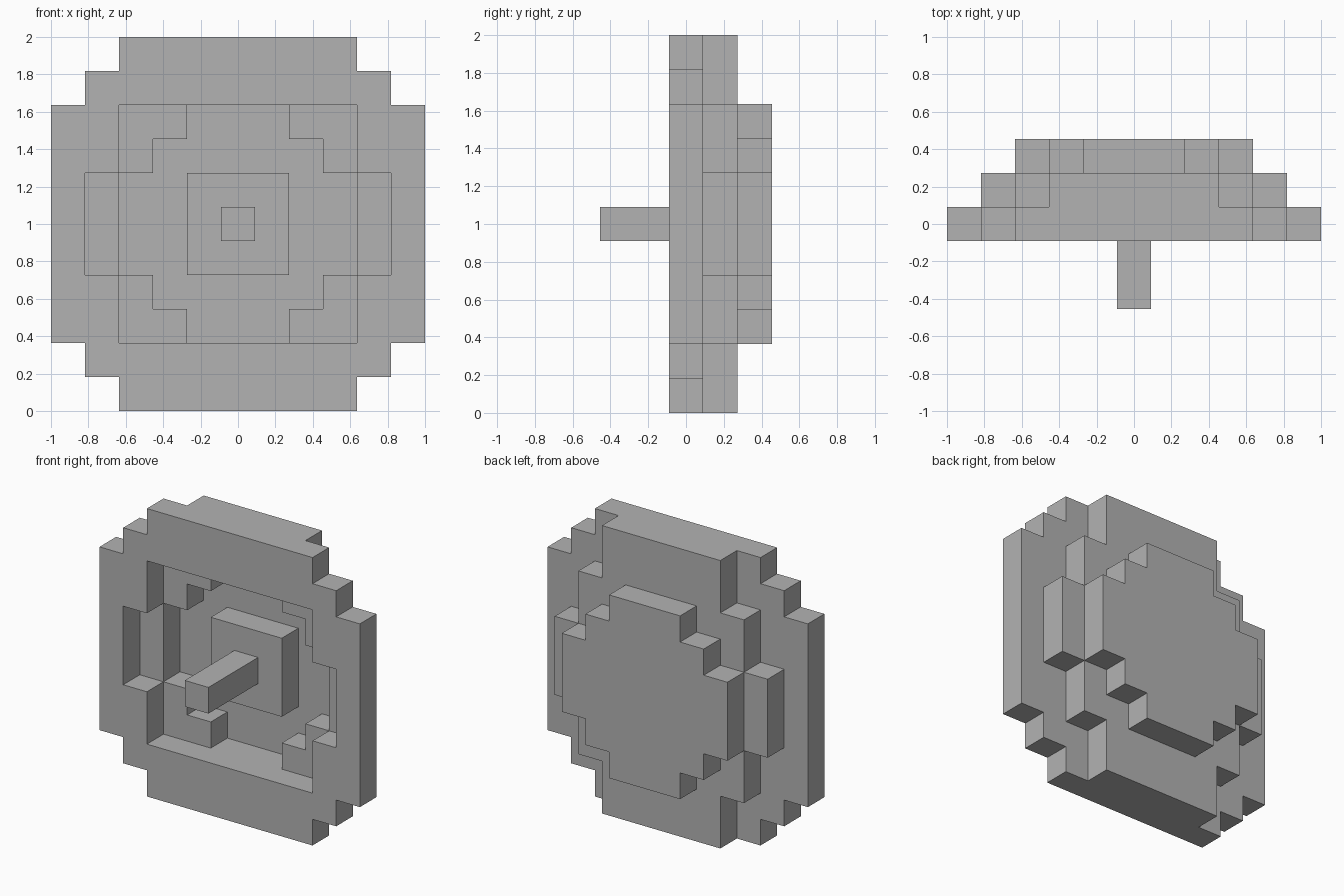
import bpy, bmesh
from math import pi
from mathutils import Matrix

cube = bpy.data.objects.get("Cube")
if cube:
    bpy.data.objects.remove(cube, do_unlink=True)

CELLS = 11
U = 2 / CELLS          # edge length of one block

grey = bpy.data.materials.new("plain_grey")
grey.use_nodes = True
colour = (0.45, 0.45, 0.45, 1)
grey.diffuse_color = colour
grey.node_tree.nodes["Principled BSDF"].inputs["Base Color"].default_value = colour


def stepped(halves):
    """Symmetric stepped outline: half width in cells for each row away from the middle."""
    return lambda col, row: row < len(halves) and col <= halves[row]


def slab(name, front, depth, outline, hole=None):
    """Upright slab of blocks; front and depth are counted in blocks along y."""
    bm = bmesh.new()
    bmesh.ops.create_grid(bm, x_segments=CELLS, y_segments=CELLS, size=1)
    unwanted = []
    for f in bm.faces:
        c = f.calc_center_median()
        col, row = round(abs(c.x) / U), round(abs(c.y) / U)
        if not outline(col, row) or (hole and hole(col, row)):
            unwanted.append(f)
    bmesh.ops.delete(bm, geom=unwanted, context='FACES')
    # stand the grid up, then give it depth towards the back
    move = Matrix.Translation((0, front * U, 1)) @ Matrix.Rotation(pi / 2, 4, 'X')
    bmesh.ops.transform(bm, matrix=move, verts=bm.verts[:])
    new = bmesh.ops.extrude_face_region(bm, geom=bm.faces[:])["geom"]
    bmesh.ops.translate(bm, vec=(0, depth * U, 0),
                        verts=[v for v in new if isinstance(v, bmesh.types.BMVert)])
    bmesh.ops.recalc_face_normals(bm, faces=bm.faces[:])
    mesh = bpy.data.meshes.new(name)
    bm.to_mesh(mesh)
    bm.free()
    mesh.materials.append(grey)
    obj = bpy.data.objects.new(name, mesh)
    bpy.context.collection.objects.link(obj)
    return obj


# outlines from the middle row outwards
rim = stepped([5, 5, 5, 5, 4, 3])
rim_opening = stepped([4, 4, 3, 3])
middle = stepped([4, 4, 3, 3, 2, 2])
dish = stepped([3, 3, 2, 1])

# dish built of three layers, front to back
slab("front_rim", -0.5, 1, rim, rim_opening)
slab("middle_ring", 0.5, 1, middle, dish)
slab("back_plate", 1.5, 1, dish)

# mount and rod in the middle of the dish
slab("centre_mount", 0.5, 1, stepped([1, 1]))
slab("centre_rod", -2.5, 3, stepped([0]))
